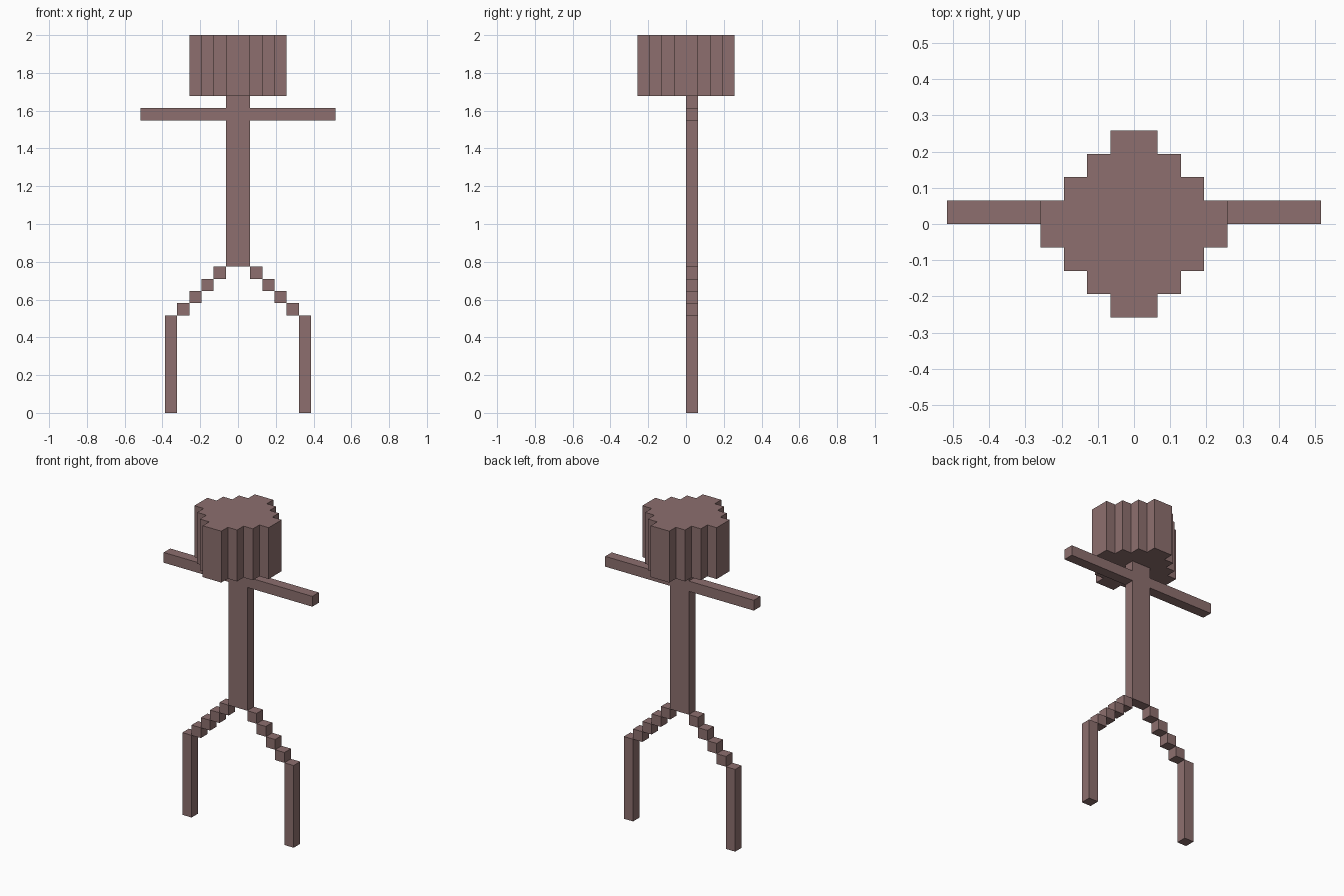
import bpy
import bmesh

cube = bpy.data.objects.get("Cube")
if cube:
    bpy.data.objects.remove(cube, do_unlink=True)

U = 2 / 31  # one block; the figure is 31 blocks tall

# Single dusty brown colour
COLOUR = (0.266, 0.159, 0.156, 1)
brown = bpy.data.materials.new("dusty_brown")
brown.use_nodes = True
brown.diffuse_color = COLOUR
bsdf = next(n for n in brown.node_tree.nodes if n.type == 'BSDF_PRINCIPLED')
bsdf.inputs["Base Color"].default_value = COLOUR


def prism(name, outline, z0, z1):
    """Extrude a plan outline, given in blocks, from z0 up to z1."""
    bm = bmesh.new()
    base = bm.faces.new([bm.verts.new((x * U, y * U, z0 * U)) for x, y in outline])
    top = bmesh.ops.extrude_face_region(bm, geom=[base])["geom"]
    bmesh.ops.translate(bm, vec=(0, 0, (z1 - z0) * U),
                        verts=[g for g in top if isinstance(g, bmesh.types.BMVert)])
    bmesh.ops.recalc_face_normals(bm, faces=bm.faces)
    mesh = bpy.data.meshes.new(name)
    bm.to_mesh(mesh)
    bm.free()
    mesh.materials.append(brown)
    obj = bpy.data.objects.new(name, mesh)
    bpy.context.collection.objects.link(obj)
    return obj


def block(name, x0, x1, z0, z1):
    """One-block-deep box."""
    return prism(name, [(x0, 0), (x1, 0), (x1, 1), (x0, 1)], z0, z1)


# Head: stepped round plan, one quarter mirrored to all four
quarter = [(4, 0), (4, 1), (3, 1), (3, 2), (2, 2), (2, 3), (1, 3), (1, 4)]
half = quarter[1:] + [(-x, y) for x, y in reversed(quarter[1:])]
prism("head", half + [(-x, -y) for x, y in half], 26, 31)

# Torso and neck
block("torso", -1, 1, 12, 26)

# Arms, stepped hips and legs on both sides
for side, s in (("left", 1), ("right", -1)):
    block(side + "_arm", s, 8 * s, 24, 25)
    for i in range(4):
        block(f"{side}_hip_step_{i + 1}", s * (i + 1), s * (i + 2), 11 - i, 12 - i)
    block(side + "_leg", 5 * s, 6 * s, 0, 8)
